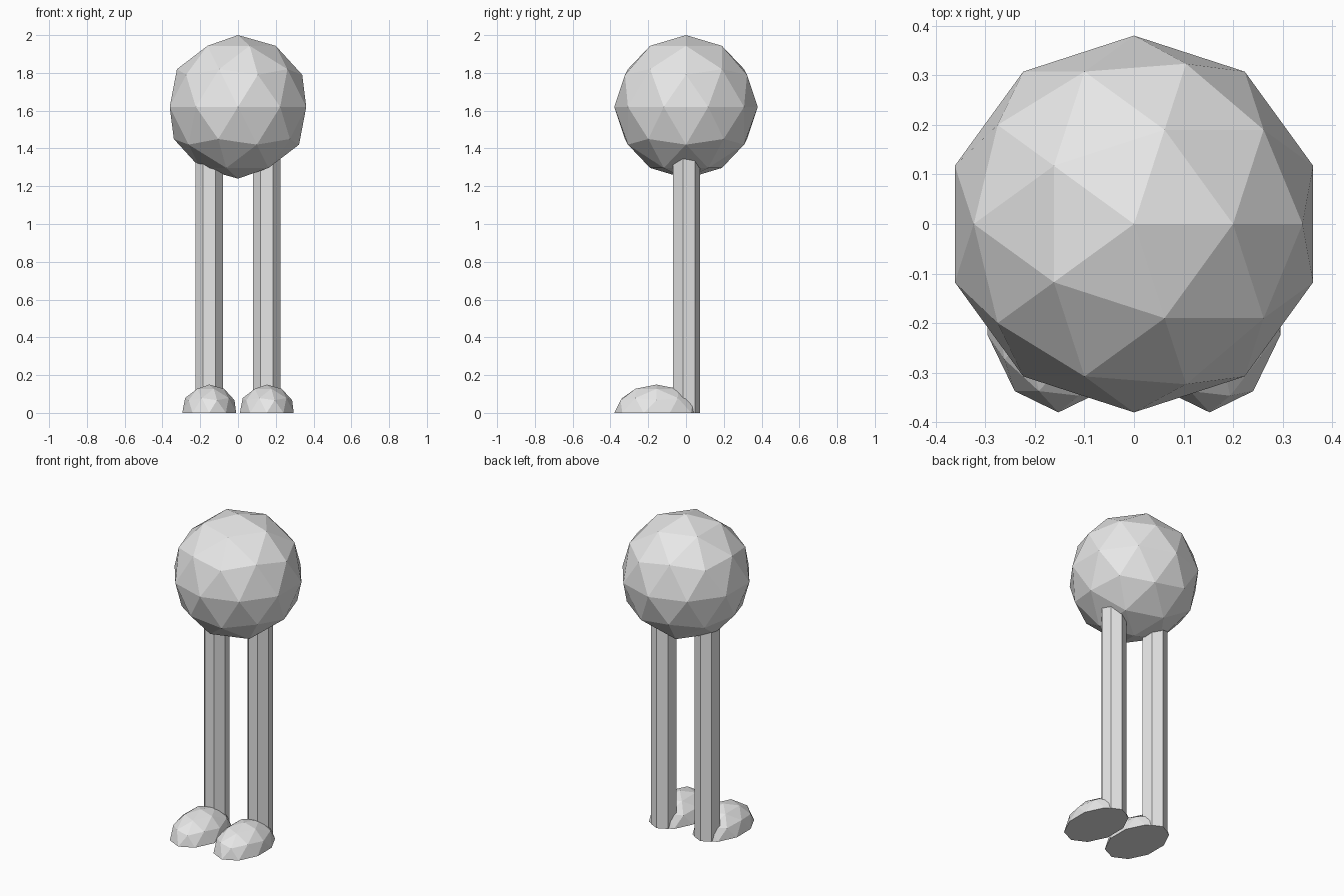
import bpy, bmesh
from mathutils import Matrix

if "Cube" in bpy.data.objects:
    bpy.data.objects.remove(bpy.data.objects["Cube"])

grey = bpy.data.materials.new("light grey")
grey.diffuse_color = (0.8, 0.8, 0.8, 1)
grey.use_nodes = True
grey.node_tree.nodes["Principled BSDF"].inputs["Base Color"].default_value = grey.diffuse_color


def finish(name, bm, loc):
    mesh = bpy.data.meshes.new(name)
    bm.to_mesh(mesh)
    bm.free()
    mesh.materials.append(grey)
    obj = bpy.data.objects.new(name, mesh)
    obj.location = loc
    bpy.context.collection.objects.link(obj)
    return obj


# Faceted round body
bm = bmesh.new()
bmesh.ops.create_icosphere(bm, subdivisions=2, radius=0.38)
finish("body", bm, (0, 0, 1.62))

for side, x in (("left", -0.1525), ("right", 0.1525)):
    # Seven-sided leg, running up into the body
    bm = bmesh.new()
    bmesh.ops.create_cone(bm, cap_ends=True, segments=7,
                          radius1=0.075, radius2=0.075, depth=1.4)
    finish(side + "_leg", bm, (x, 0, 0.7))

    # Stretched half-sphere foot with a flat sole
    bm = bmesh.new()
    bmesh.ops.create_icosphere(bm, subdivisions=2, radius=0.15,
                               matrix=Matrix.Diagonal((1, 1.5, 1, 1)))
    cut = bmesh.ops.bisect_plane(bm, geom=bm.verts[:] + bm.edges[:] + bm.faces[:],
                                 dist=1e-4, plane_co=(0, 0, 0), plane_no=(0, 0, 1),
                                 clear_inner=True)
    rim = [e for e in bm.edges if e.is_boundary]
    bmesh.ops.holes_fill(bm, edges=rim, sides=0)
    bmesh.ops.recalc_face_normals(bm, faces=bm.faces[:])
    finish(side + "_foot", bm, (x, -0.155, 0))
